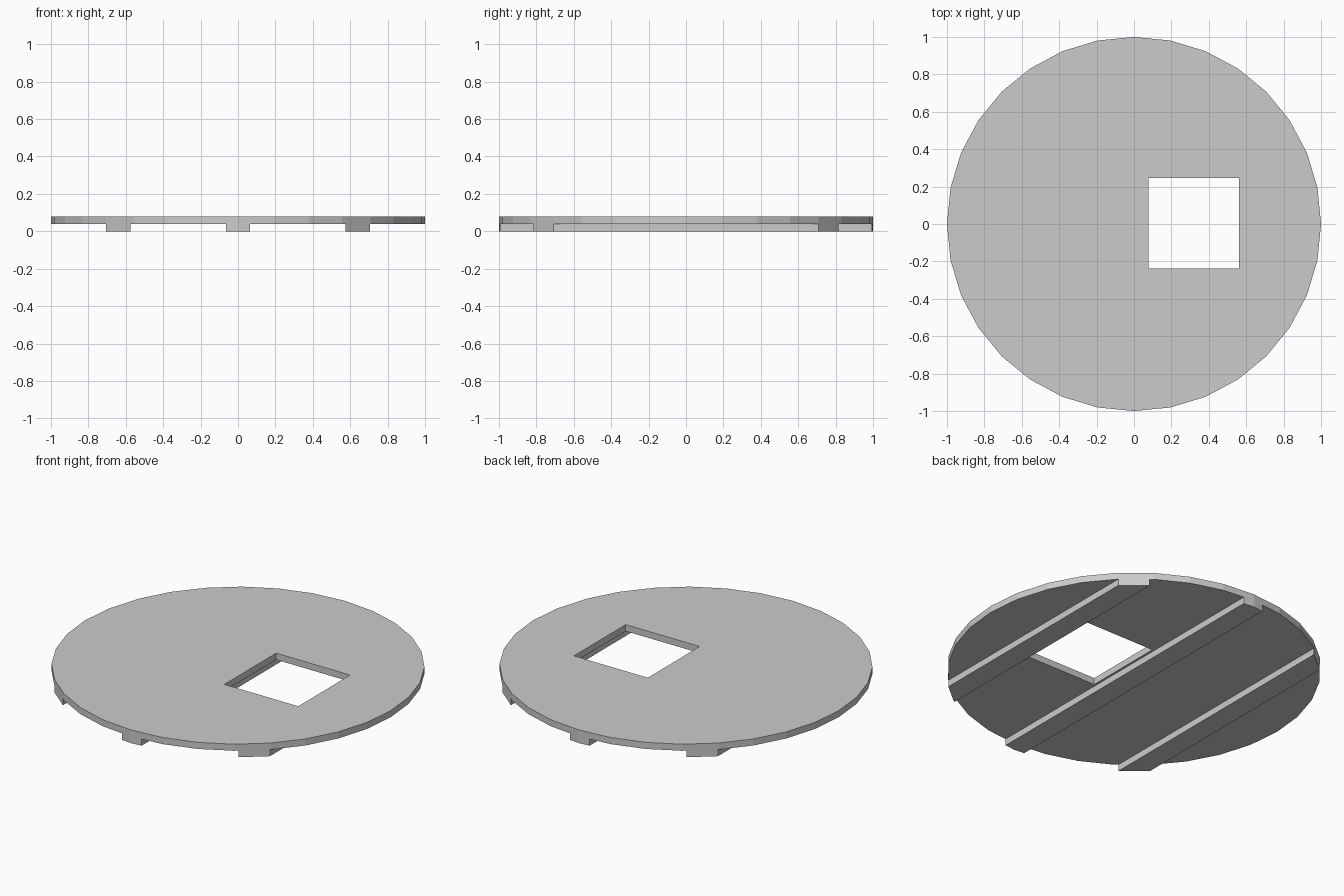
import bpy, bmesh
from mathutils import Matrix

if "Cube" in bpy.data.objects:
    bpy.data.objects.remove(bpy.data.objects["Cube"])

SIDES = 32
MID, TOP = 0.039, 0.078
RIB_HALF = 0.065


def add_object(name, bm):
    bmesh.ops.recalc_face_normals(bm, faces=bm.faces)
    mesh = bpy.data.meshes.new(name)
    bm.to_mesh(mesh)
    bm.free()
    obj = bpy.data.objects.new(name, mesh)
    bpy.context.collection.objects.link(obj)
    return obj


def disc(z0, z1):
    bm = bmesh.new()
    bmesh.ops.create_cone(bm, cap_ends=True, segments=SIDES, radius1=1, radius2=1,
                          depth=z1 - z0, matrix=Matrix.Translation((0, 0, (z0 + z1) / 2)))
    return bm


# Round top plate
plate = add_object("top_plate", disc(MID, TOP))

# Square opening cut through the plate
bm = bmesh.new()
bmesh.ops.create_cube(bm, size=0.484, matrix=Matrix.Translation((0.32, 0.003, MID)))
cutter = add_object("opening_cutter", bm)
cutter.hide_render = True
cutter.hide_set(True)
cut = plate.modifiers.new("opening", 'BOOLEAN')
cut.operation = 'DIFFERENCE'
cut.solver = 'EXACT'
cut.object = cutter

# Apply the cut and discard the cutter
bpy.context.view_layer.objects.active = plate
bpy.ops.object.modifier_apply(modifier=cut.name)
bpy.data.objects.remove(cutter)

# Support battens underneath, trimmed to the round outline
for name, x in (("left_batten", -0.64), ("middle_batten", 0), ("right_batten", 0.64)):
    bm = disc(0, MID)
    for side in (-1, 1):
        res = bmesh.ops.bisect_plane(bm, geom=bm.verts[:] + bm.edges[:] + bm.faces[:],
                                     plane_co=(x + side * RIB_HALF, 0, 0),
                                     plane_no=(side, 0, 0), clear_outer=True)
        edges = [e for e in res["geom_cut"] if isinstance(e, bmesh.types.BMEdge)]
        bmesh.ops.holes_fill(bm, edges=[e for e in bm.edges if e.is_boundary])
    add_object(name, bm)
